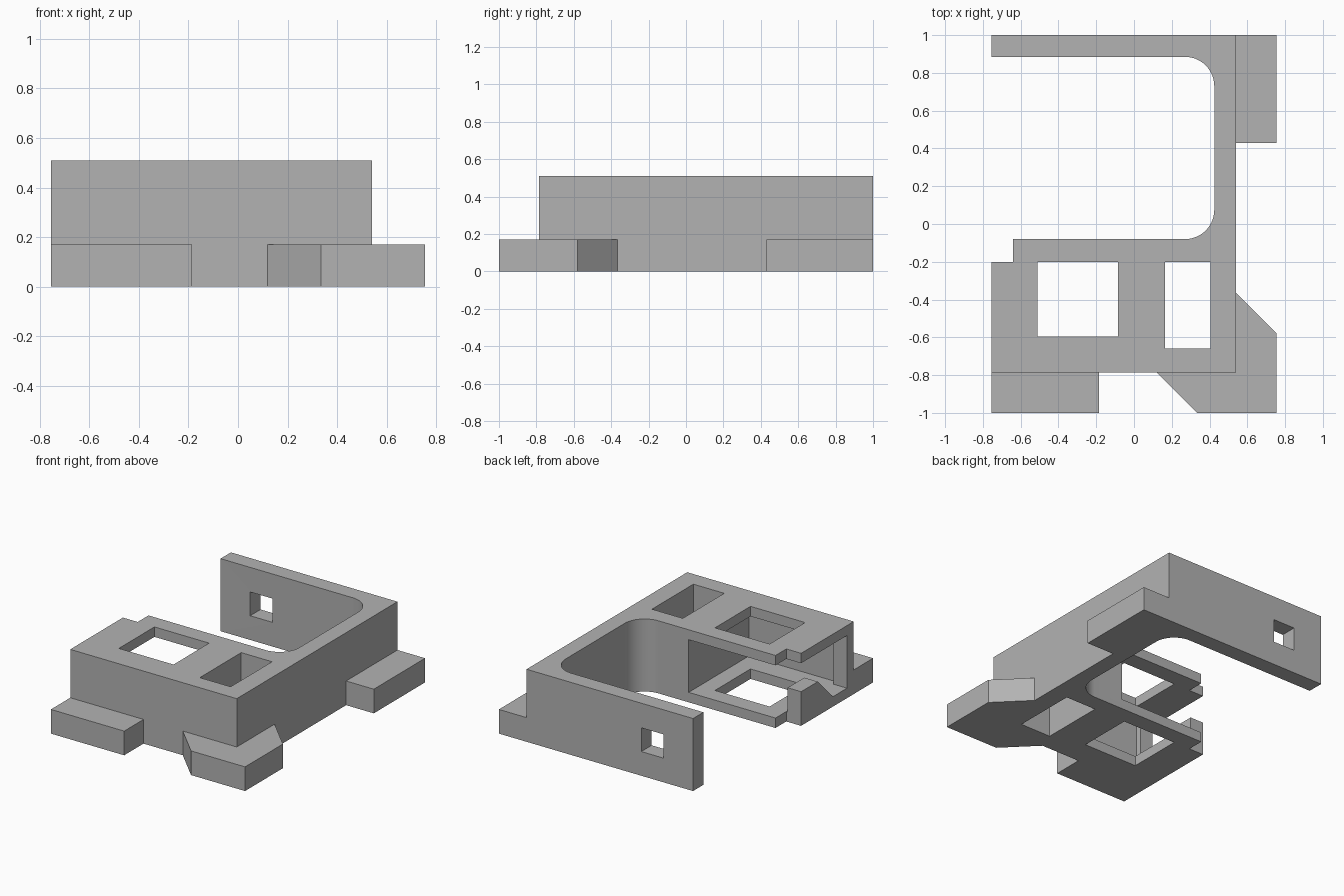
import bpy, bmesh, math
from mathutils import Vector

cube = bpy.data.objects.get("Cube")
if cube:
    bpy.data.objects.remove(cube, do_unlink=True)

# Single grey material
grey = bpy.data.materials.new("plain_grey")
grey.use_nodes = True
colour = (0.45, 0.45, 0.45, 1)
grey.diffuse_color = colour
grey.node_tree.nodes["Principled BSDF"].inputs["Base Color"].default_value = colour

HEIGHT, FLANGE = 0.51, 0.17
FLOOR, CEILING = 0.07, 0.44


def prism(name, profile, low, high, axis="z"):
    """Extrude a closed profile: (x, y) along z, or (y, z) along x."""
    def place(p, t):
        return (p[0], p[1], t) if axis == "z" else (t, p[0], p[1])
    bm = bmesh.new()
    base = bm.faces.new([bm.verts.new(place(p, low)) for p in profile])
    grown = bmesh.ops.extrude_face_region(bm, geom=[base])
    verts = [g for g in grown["geom"] if isinstance(g, bmesh.types.BMVert)]
    shift = Vector(place((0, 0), high - low))
    bmesh.ops.translate(bm, verts=verts, vec=shift)
    bmesh.ops.recalc_face_normals(bm, faces=bm.faces)
    mesh = bpy.data.meshes.new(name)
    bm.to_mesh(mesh)
    bm.free()
    mesh.materials.append(grey)
    obj = bpy.data.objects.new(name, mesh)
    bpy.context.collection.objects.link(obj)
    return obj


def rect(x0, x1, y0, y1):
    return [(x0, y0), (x1, y0), (x1, y1), (x0, y1)]


def arc(cx, cy, r, start, end, steps=14):
    angles = [math.radians(start + (end - start) * i / steps) for i in range(steps + 1)]
    return [(cx + r * math.cos(a), cy + r * math.sin(a)) for a in angles]


# Body: front block, side wall and back wall with rounded inner corners
R = 0.155
inner = (arc(0.425 - R, 0.885 - R, R, 90, 0) + arc(0.425 - R, -0.08 + R, R, 0, -90))
outline = ([(-0.755, -0.785), (0.54, -0.785), (0.54, 1), (-0.755, 1), (-0.755, 0.885)]
           + inner + [(-0.64, -0.08), (-0.64, -0.2), (-0.755, -0.2)])
body = prism("bracket_body", outline, 0, HEIGHT)

# Openings: cavity, side doorway with ramped sill, hatches and wall window
doorway = [(-0.71, FLOOR), (-0.555, FLOOR), (-0.385, 0.24), (-0.1, 0.24),
           (-0.1, CEILING), (-0.71, CEILING)]
cutters = [
    prism("cavity_cutter", rect(-0.65, 0.035, -0.75, 0.1), FLOOR, CEILING),
    prism("doorway_cutter", doorway, -0.9, -0.6, "x"),
    prism("wide_hatch_cutter", rect(-0.51, -0.085, -0.595, -0.2), -0.1, 0.7),
    prism("narrow_hatch_cutter", rect(0.165, 0.405, -0.66, -0.2), -0.1, 0.7),
    prism("window_cutter", rect(-0.525, -0.353, 0.8, 1.1), 0.17, 0.337),
]
bpy.context.view_layer.objects.active = body
for cutter in cutters:
    cutter.hide_render = True
    mod = body.modifiers.new(cutter.name, "BOOLEAN")
    mod.operation, mod.solver, mod.object = "DIFFERENCE", "EXACT", cutter
    bpy.ops.object.modifier_apply(modifier=mod.name)
    bpy.data.objects.remove(cutter, do_unlink=True)

# Smooth the rounded corners only
bpy.ops.object.select_all(action="DESELECT")
body.select_set(True)
bpy.ops.object.shade_smooth_by_angle(angle=math.radians(30))

# Mounting flanges around the foot
prism("front_flange", rect(-0.755, -0.185, -1, -0.785), 0, FLANGE)
prism("rear_side_flange", rect(0.54, 0.755, 0.43, 1), 0, FLANGE)
corner = [(0.12, -0.785), (0.335, -1), (0.755, -1), (0.755, -0.58),
          (0.54, -0.365), (0.54, -0.785)]
prism("corner_flange", corner, 0, FLANGE)
